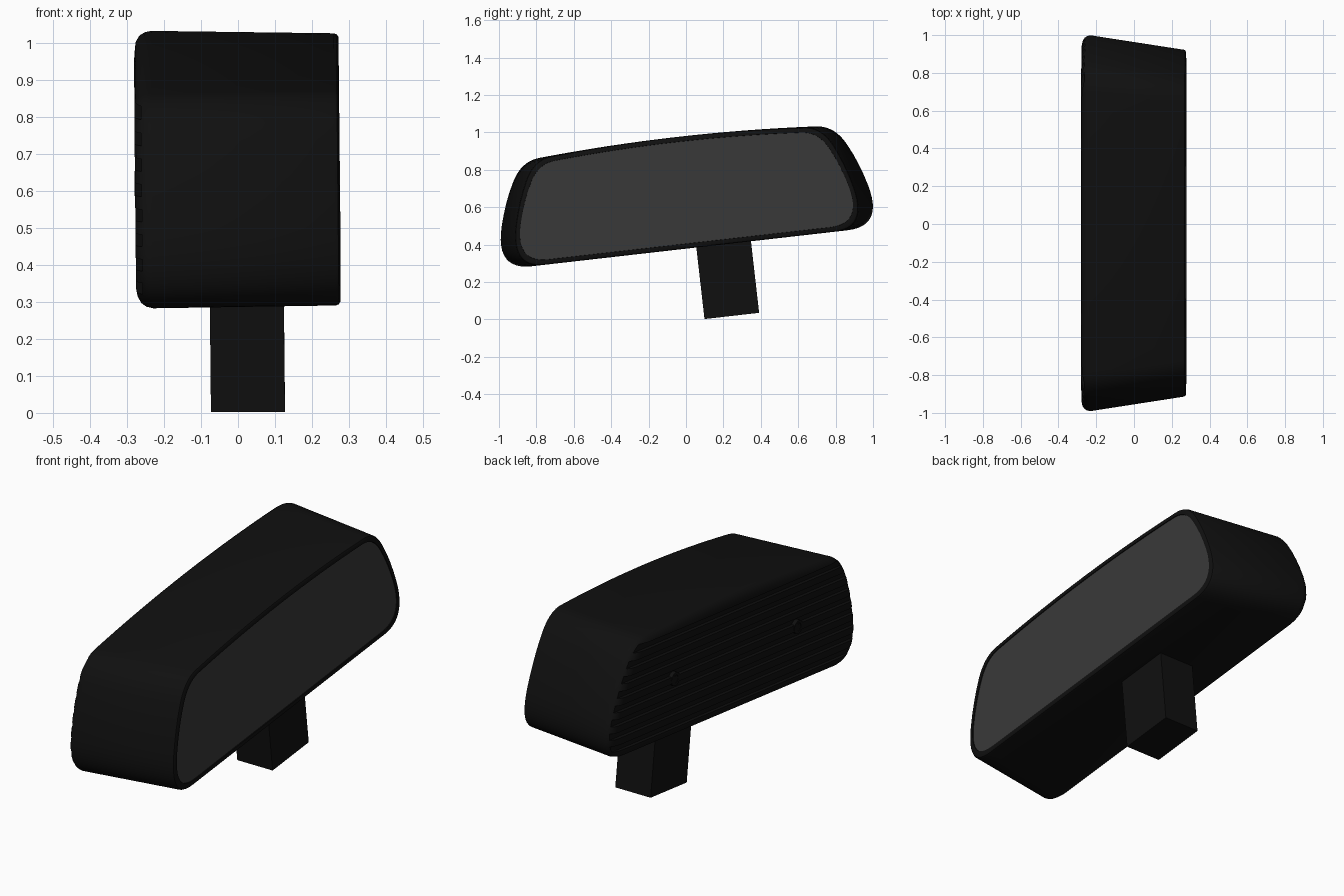
import bpy, bmesh, math
from mathutils import Vector

if "Cube" in bpy.data.objects:
    bpy.data.objects.remove(bpy.data.objects["Cube"])

TILT = math.radians(6.5)
MID = 0.073            # middle height of the housing section


def place(x, u, v):
    """Tilted housing frame (u along the length, v up) to world."""
    c, s = math.cos(TILT), math.sin(TILT)
    u -= 0.006
    return Vector((x - 0.01 * (v - MID), u * c - v * s, 0.605 + u * s + v * c))


def material(name, g):
    m = bpy.data.materials.new(name)
    m.diffuse_color = (g, g, g, 1)
    m.use_nodes = True
    m.node_tree.nodes["Principled BSDF"].inputs["Base Color"].default_value = m.diffuse_color
    return m


black = material("black_plastic", 0.005)
glass = material("mirror_glass", 0.04)


def loft(name, rings, mat):
    """Skin closed rings of points and cap both ends."""
    bm = bmesh.new()
    loops = [[bm.verts.new(p) for p in r] for r in rings]
    n = len(loops[0])
    for a, b in zip(loops, loops[1:]):
        for i in range(n):
            j = (i + 1) % n
            bm.faces.new((a[i], a[j], b[j], b[i]))
    bm.faces.new(loops[0][::-1])
    bm.faces.new(loops[-1])
    bmesh.ops.recalc_face_normals(bm, faces=bm.faces)
    return finish(name, bm, mat)


def finish(name, bm, mat):
    me = bpy.data.meshes.new(name)
    bm.to_mesh(me)
    bm.free()
    ob = bpy.data.objects.new(name, me)
    bpy.context.collection.objects.link(ob)
    me.materials.append(mat)
    return ob


def add_box(bm, x, u, v):
    vs = [bm.verts.new(place(a, b, c)) for a in x for b in u for c in v]
    for f in ((0, 1, 3, 2), (4, 6, 7, 5), (0, 4, 5, 1),
              (2, 3, 7, 6), (0, 2, 6, 4), (1, 5, 7, 3)):
        bm.faces.new([vs[i] for i in f])
    bmesh.ops.recalc_face_normals(bm, faces=bm.faces)


def select(ob):
    bpy.ops.object.select_all(action='DESELECT')
    bpy.context.view_layer.objects.active = ob
    ob.select_set(True)


def smooth(ob):
    select(ob)
    bpy.ops.object.shade_smooth_by_angle(angle=math.radians(32))


def arc(a, b, c, n):
    """Quadratic curve from a to c, pulled towards b."""
    out = []
    for i in range(n + 1):
        t = i / n
        out.append(tuple((1 - t) ** 2 * p + 2 * t * (1 - t) * q + t * t * r
                         for p, q, r in zip(a, b, c)))
    return out


# housing outline: right half, then mirrored
half = arc((0.85, -0.225), (1.045, -0.225), (0.987, 0.0), 12)
half += arc((0.987, 0.0), (0.953, 0.13), (0.90, 0.23), 4)[1:]
half += arc((0.90, 0.23), (0.845, 0.338), (0.745, 0.346), 10)[1:]
half += arc((0.745, 0.346), (0.37, 0.374), (0.0, 0.374), 8)[1:]
outline = half + [(-u, v) for u, v in half[-2::-1]]


def section(x, inset):
    taper = 1.0 - 0.078 * max(0, x + 0.235) / 0.5
    k = 1 - inset / 0.3
    return [place(x, u * (taper - inset), MID + (v - MID) * k) for u, v in outline]


# housing shell: rounded back edge, tapered sides, rim around the glass
housing = loft("housing", [section(x, d) for x, d in (
    (-0.278, 0.05), (-0.274, 0.03), (-0.264, 0.013), (-0.25, 0.004), (-0.232, 0),
    (0.262, 0), (0.270, 0.003), (0.274, 0.010), (0.274, 0.026), (0.262, 0.028))], black)

# horizontal grooves across the back
bm = bmesh.new()
for i in range(8):
    v = -0.16 + i * 0.066
    add_box(bm, (-0.4, -0.26), (-1.1, 1.1), (v - 0.016, v + 0.016))
cutter = finish("groove_cutter", bm, black)
cutter.hide_render = True
mod = housing.modifiers.new("grooves", 'BOOLEAN')
mod.object = cutter
mod.operation = 'DIFFERENCE'
mod.solver = 'EXACT'
select(housing)
bpy.ops.object.modifier_apply(modifier=mod.name)
bpy.data.objects.remove(cutter)
smooth(housing)

# mirror glass
loft("mirror_glass", [section(0.255, 0.03), section(0.270, 0.027)], glass)

# two hollow screw bosses on the back
for side, u in (("left", 0.5), ("right", -0.5)):
    rings = []
    for x, r in ((-0.25, 0.034), (-0.28, 0.034), (-0.28, 0.02), (-0.255, 0.02)):
        rings.append([place(x, u + r * math.cos(k * math.tau / 20),
                            MID + r * math.sin(k * math.tau / 20)) for k in range(20)])
    smooth(loft("screw_boss_" + side, rings, black))

# mounting stem
bm = bmesh.new()
add_box(bm, (-0.08, 0.12), (0.036, 0.33), (-0.61, -0.18))
finish("mounting_stem", bm, black)
